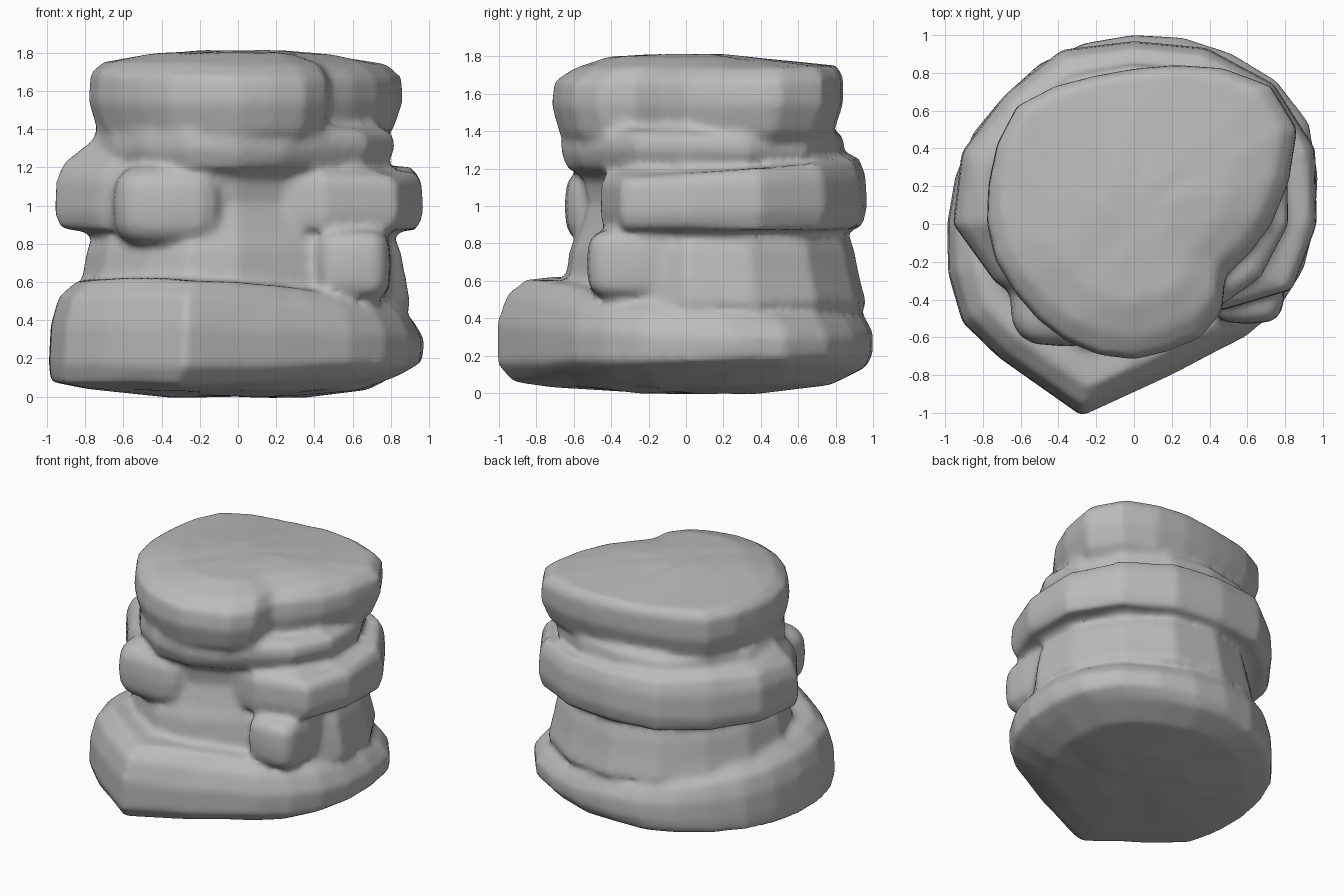
import bpy, bmesh, random
from math import sin, cos, tau
from mathutils import Vector

if "Cube" in bpy.data.objects:
    bpy.data.objects.remove(bpy.data.objects["Cube"], do_unlink=True)
random.seed(4)

stone = bpy.data.materials.new("stone grey")
stone.use_nodes = True
colour = (0.5, 0.5, 0.5, 1)
stone.diffuse_color = colour
stone.node_tree.nodes["Principled BSDF"].inputs["Base Color"].default_value = colour

rock = bmesh.new()


def slab(radii, rings, rough=0.008):
    """Loft a polar outline (percent, from +x towards +y) through rings of
    (scale, height, x shift, y shift, x tilt, y tilt)."""
    count = len(radii)
    loops = []
    for scale, z, dx, dy, tx, ty in rings:
        loop = []
        for i, r in enumerate(radii):
            a = tau * i / count
            x, y = (r / 100 * scale * f(a) for f in (cos, sin))
            jolt = random.uniform(-rough, rough)
            loop.append(rock.verts.new((x + dx, y + dy, z + tx * x + ty * y + jolt)))
        loops.append(loop)
    for low, high in zip(loops, loops[1:]):
        for i in range(count):
            j = (i + 1) % count
            rock.faces.new((low[i], low[j], high[j], high[i]))
    for loop in (loops[0][::-1], loops[-1]):
        bmesh.ops.poke(rock, faces=[rock.faces.new(loop)])


def boulder(centre, size, power):
    """A rounded block: a sphere pushed towards a box."""
    made = bmesh.ops.create_uvsphere(rock, u_segments=16, v_segments=10, radius=1)
    for v in made["verts"]:
        v.co = Vector([c + s * abs(t) ** power * (1 if t > 0 else -1)
                       for c, s, t in zip(centre, size, v.co)])


# Wide foot with a pointed front corner
slab([96, 101, 107, 107, 104, 102, 100, 99, 98, 96, 97, 97,
      98, 101, 104, 100, 99, 105, 89, 82, 80, 84, 89, 93],
     [(.35, .0, 0, .05, 0, 0), (.75, .04, -.05, .03, 0, .01),
      (.94, .1, -.06, .02, .02, .03), (1, .18, -.01, 0, 0, .02),
      (1, .34, 0, 0, -.03, -.02), (.95, .46, -.01, 0, -.05, -.05),
      (.85, .54, -.01, 0, -.06, -.07), (.5, .58, 0, 0, -.03, -.03)])

# Narrower body between the foot and the middle ledge
slab([87, 91, 94, 94, 92, 88, 83, 82, 81, 76, 70, 69, 61, 55, 58, 74],
     [(.9, .3, 0, 0, 0, 0), (1.04, .48, 0, .01, 0, 0), (1.01, .62, 0, 0, 0, 0),
      (.98, .76, 0, 0, 0, 0), (.93, .87, 0, .01, 0, 0),
      (.88, 1.02, 0, .02, 0, 0), (.92, 1.25, 0, 0, 0, 0)])

# Overhanging ledge, set back at the front
slab([97, 104, 105, 101, 97, 100, 97, 99, 96, 80, 68, 60, 45, 42, 65, 91],
     [(.8, .86, 0, 0, 0, 0), (.97, .88, 0, 0, 0, 0), (1, .97, 0, 0, 0, .02),
      (.99, 1.13, 0, 0, -.01, .04), (.95, 1.2, 0, 0, -.03, .07),
      (.8, 1.26, 0, 0, -.09, .03)])

# Layer under the top stone, flush with it at the front
slab([82, 88, 92, 88, 85, 86, 84, 82, 76, 71, 70, 70, 67, 63, 63, 73],
     [(.75, 1.1, 0, .05, 0, 0), (.95, 1.2, 0, 0, .02, 0), (1, 1.29, 0, 0, 0, 0),
      (.99, 1.37, 0, 0, 0, 0), (.9, 1.41, 0, 0, 0, 0)])

# Top stone with a notch in its front left side
slab([73, 85, 100, 103, 95, 87, 82, 81, 84, 88, 84, 80,
      78, 76, 73, 72, 72, 72, 72, 70, 70, 66, 56, 63],
     [(.88, 1.34, 0, 0, 0, 0), (.94, 1.39, 0, 0, 0, 0), (1, 1.54, 0, 0, 0, 0),
      (.99, 1.68, 0, .01, -.02, .02), (.9, 1.745, 0, .05, -.01, .01),
      (.6, 1.79, 0, .02, 0, -.02), (.25, 1.81, 0, 0, 0, 0)], 0.005)

# Bulge above the front right corner, and one below the ledge on the front left
boulder((-.36, -.36, 1.0), (.3, .29, .22), .6)
boulder((.6, -.26, .69), (.2, .27, .19), .5)

# Fuse the stones into one weathered rock
mesh = bpy.data.meshes.new("rock_stack")
rock.to_mesh(mesh)
rock.free()
mesh.materials.append(stone)
stack = bpy.data.objects.new("rock_stack", mesh)
bpy.context.scene.collection.objects.link(stack)
fuse = stack.modifiers.new("fuse", "REMESH")
fuse.mode = "VOXEL"
fuse.voxel_size = 0.025
fuse.use_smooth_shade = True
weather = stack.modifiers.new("weather", "SMOOTH")
weather.factor = 0.5
weather.iterations = 5
